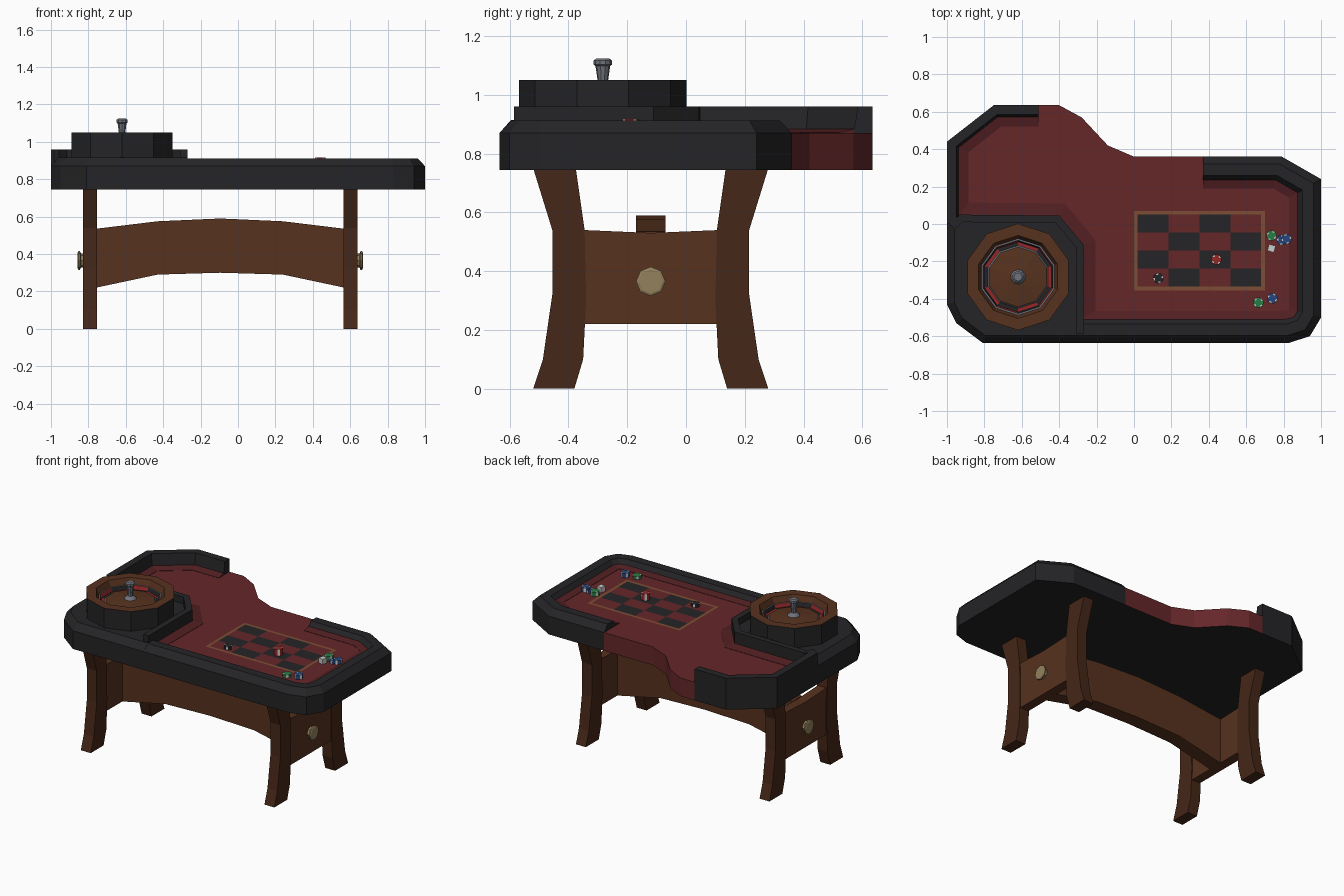
import bpy, bmesh, math
from mathutils import Vector

if "Cube" in bpy.data.objects:
    bpy.data.objects.remove(bpy.data.objects["Cube"])


def material(name, r, g, b):
    m = bpy.data.materials.new(name)
    m.diffuse_color = (r, g, b, 1)
    m.use_nodes = True
    m.node_tree.nodes["Principled BSDF"].inputs["Base Color"].default_value = m.diffuse_color
    return m


BLACK = material("black_leather", 0.018, 0.017, 0.019)
RED = material("red_felt", 0.13, 0.02, 0.022)
DARK = material("dark_red_felt", 0.085, 0.014, 0.016)
WOOD = material("wood", 0.095, 0.032, 0.013)
LEG = material("dark_wood", 0.06, 0.02, 0.009)
TRIM = material("tan_line", 0.2, 0.075, 0.035)
STEEL = material("steel", 0.16, 0.17, 0.2)
BRASS = material("brass", 0.3, 0.22, 0.11)
WHITE = material("white", 0.7, 0.7, 0.68)
GREEN = material("chip_green", 0.02, 0.2, 0.06)
BLUE = material("chip_blue", 0.02, 0.06, 0.2)
BRIGHT = material("chip_red", 0.3, 0.02, 0.02)


def build(name, verts, faces, mats, idx=None, solid=True):
    me = bpy.data.meshes.new(name)
    me.from_pydata([tuple(v) for v in verts], [], faces)
    for m in mats:
        me.materials.append(m)
    for i, p in enumerate(me.polygons):
        p.material_index = idx[i] if idx else 0
    bm = bmesh.new()
    bm.from_mesh(me)
    bmesh.ops.remove_doubles(bm, verts=bm.verts, dist=1e-5)
    if solid:
        bmesh.ops.recalc_face_normals(bm, faces=bm.faces)
    bm.to_mesh(me)
    bm.free()
    ob = bpy.data.objects.new(name, me)
    bpy.context.collection.objects.link(ob)
    return ob


def loft(name, a, b, mats, idx=None):
    # two matching outlines joined by walls; face order: walls, bottom, top
    n = len(a)
    faces = [(i, (i + 1) % n, n + (i + 1) % n, n + i) for i in range(n)]
    faces += [tuple(range(n)), tuple(range(n, 2 * n))]
    return build(name, list(a) + list(b), faces, mats, idx)


def prism(name, pts, place, lo, hi, mat):
    return loft(name, [place(p, lo) for p in pts], [place(p, hi) for p in pts], [mat])


def along_x(p, d): return (d, p[0], p[1])
def along_y(p, d): return (p[0], d, p[1])
def along_z(p, d): return (p[0], p[1], d)


def offset(path, d):
    # shift an open path to its left with mitred corners
    pts = [Vector(p) for p in path]
    nor = []
    for p, q in zip(pts, pts[1:]):
        t = (q - p).normalized()
        nor.append(Vector((-t.y, t.x)))
    out = []
    for i, p in enumerate(pts):
        a, b = nor[max(i - 1, 0)], nor[min(i, len(nor) - 1)]
        out.append(p + (a + b) * (d / (1 + a.dot(b))))
    return out


def sweep(name, path, section, mat):
    k, n = len(section), len(path)
    verts = [(p.x, p.y, z) for d, z in section for p in offset(path, d)]
    faces = [(j * n + i, j * n + i + 1, (j + 1) % k * n + i + 1, (j + 1) % k * n + i)
             for j in range(k) for i in range(n - 1)]
    faces += [tuple(j * n for j in range(k)), tuple(j * n + n - 1 for j in range(k))]
    return build(name, verts, faces, [mat])


def lathe(name, prof, n, mats, pick, loc, phase=0.0):
    verts, faces, idx = [], [], []
    for r, z in prof:
        for i in range(n):
            a = phase + 2 * math.pi * i / n
            verts.append((r * math.cos(a), r * math.sin(a), z))
    for j in range(len(prof) - 1):
        for i in range(n):
            faces.append((j * n + i, j * n + (i + 1) % n, (j + 1) * n + (i + 1) % n, (j + 1) * n + i))
            idx.append(pick(j, i))
    faces += [tuple(range(n)), tuple(range((len(prof) - 1) * n, len(prof) * n))]
    idx += [pick(0, 0), pick(len(prof) - 2, 0)]
    ob = build(name, verts, faces, mats, idx)
    ob.location = loc
    return ob


# table slab: felt-red edge along the open back part, black elsewhere
outline = [(-0.81, -0.635), (0.83, -0.635), (0.94, -0.60), (1, -0.50), (1, 0.24), (0.79, 0.36),
           (0.37, 0.36), (0, 0.36), (-0.14, 0.42), (-0.28, 0.57), (-0.40, 0.635), (-0.51, 0.635),
           (-0.75, 0.635), (-1, 0.44), (-1, 0), (-1, -0.43), (-0.95, -0.53)]
FELT = 0.87
edge_mats = [1 if 6 <= i <= 10 else 0 for i in range(len(outline))] + [0, 1]
loft("table_slab", [(x, y, 0.745) for x, y in outline], [(x, y, FELT) for x, y in outline],
     [BLACK, RED], edge_mats)

# padded rails and the dark felt strip inside them
right_path = [(-0.27, -0.635)] + outline[1:7]
sweep("player_rail", right_path, [(0, FELT), (0.04, 0.912), (0.1, 0.912), (0.13, FELT)], BLACK)
sweep("player_felt_strip", right_path, [(0.125, FELT), (0.125, 0.884), (0.17, 0.872), (0.17, FELT)], DARK)
left_path = [(-0.51, 0.635), (-0.75, 0.635), (-1, 0.44), (-1, 0)]
sweep("back_rail", left_path, [(0, FELT), (0, 0.96), (0.05, 0.96), (0.065, FELT)], BLACK)
sweep("back_felt_strip", left_path, [(0.06, FELT), (0.06, 0.884), (0.115, 0.872), (0.115, FELT)], DARK)

# wheel platform with its raised inner wall
outer = [(-1, 0), (-1, -0.43), (-0.95, -0.53), (-0.81, -0.635), (-0.27, -0.635)]
inner = [(-0.27, -0.11), (-0.40, 0.045), (-0.93, 0.05)]
loft("wheel_platform", [(x, y, FELT) for x, y in outer + inner],
     [(p[0], p[1], 0.915) for p in offset(outer, 0.04) + inner], [BLACK])
wall_path = [(-0.27, -0.585)] + inner + [(-0.985, 0.0)]
sweep("platform_wall", wall_path, [(0, FELT), (0, 0.96), (0.04, 0.96), (0.04, FELT)], BLACK)
sweep("wall_felt_strip", [(-0.27, -0.5)] + inner, [(0.01, FELT), (0.01, 0.884), (-0.065, 0.872), (-0.065, FELT)], DARK)

# roulette wheel: drum, rim, pockets, inner cone
profile = [(0.285, 0.9), (0.285, 1.05), (0.222, 1.05), (0.205, 1.01), (0.196, 1.01),
           (0.188, 0.985), (0.168, 0.985), (0.160, 0.995), (0.03, 1.01)]
wheel_mats = [BLACK, WOOD, STEEL, BRIGHT]


def wheel_pick(j, i):
    pocket = 0 if i % 2 else 3
    return [0, 1, 1, 2, pocket, 3 - pocket, 2, 1][j]


CENTRE = (-0.62, -0.283, 0)
lathe("roulette_wheel", profile, 10, wheel_mats, wheel_pick, CENTRE, math.pi / 2)
lathe("wheel_spindle", [(0.05, 0.995), (0.035, 1.015), (0.018, 1.03), (0.018, 1.05), (0.025, 1.098),
                        (0.031, 1.103), (0.031, 1.117), (0.022, 1.124)],
      10, [STEEL], lambda j, i: 0, CENTRE, math.pi / 2)

# betting grid: frame line and checker squares
gx0, gx1, gy0, gy1 = 0.0, 0.70, -0.355, 0.07
frame = [(gx0, gy0), (gx1, gy0), (gx1, gy1), (gx0, gy1)]
inside = [(gx0 + .02, gy0 + .02), (gx1 - .02, gy0 + .02), (gx1 - .02, gy1 - .02), (gx0 + .02, gy1 - .02)]
build("grid_frame", [(x, y, FELT + 0.002) for x, y in frame + inside],
      [(i, (i + 1) % 4, 4 + (i + 1) % 4, 4 + i) for i in range(4)], [TRIM], solid=False)
gv, gf = [], []
cw, ch = 0.66 / 4, 0.385 / 4
for r in range(4):
    for c in range(4):
        if (r + c) % 2 == 0:
            x, y, k = 0.02 + c * cw, 0.05 - (r + 1) * ch, len(gv)
            gv += [(x + u * cw, y + v * ch, FELT + 0.002) for u, v in ((0, 0), (1, 0), (1, 1), (0, 1))]
            gf.append((k, k + 1, k + 2, k + 3))
build("grid_squares", gv, gf, [BLACK], solid=False)

# chip stacks and a die
chips = [(0.13, -0.29, 0.02, BLACK), (0.44, -0.19, 0.047, BRIGHT), (0.735, -0.062, 0.03, GREEN),
         (0.79, -0.085, 0.015, BLUE), (0.815, -0.08, 0.03, BLUE), (0.665, -0.42, 0.02, GREEN),
         (0.74, -0.397, 0.03, BLUE)]
for n, (x, y, h, m) in enumerate(chips):
    lathe(f"chip_stack_{n + 1}", [(0.028, 0), (0.028, h), (0.019, h), (0.017, h)], 12, [m, WHITE],
          lambda j, i: 1 if i % 3 == 0 and j < 2 else 0, (x, y, FELT), 0.4 * n)
lathe("die", [(0.026, 0), (0.026, 0.035)], 4, [WHITE], lambda j, i: 0, (0.735, -0.13, FELT), 0.5)

# legs, end panels and medallions
MID_X, MID_Y = -0.095, -0.12
half = [(-0.40, 0), (-0.367, 0.10), (-0.335, 0.32), (-0.335, 0.54), (-0.40, 0.75),
        (-0.255, 0.75), (-0.225, 0.54), (-0.22, 0.30), (-0.23, 0.10), (-0.26, 0)]
panel = [(-0.35, 0.22), (0.115, 0.22), (0.115, 0.54), (MID_Y, 0.53), (-0.35, 0.54)]
for side, s in (("left", -1), ("right", 1)):
    a, b = MID_X + s * 0.66, MID_X + s * 0.735
    for end, t in (("front", 1), ("back", -1)):
        prism(f"{side}_{end}_leg", [(MID_Y + t * y, z) for y, z in half], along_x, a, b, LEG)
    prism(f"{side}_end_panel", panel, along_x, MID_X + s * 0.665, MID_X + s * 0.73, WOOD)
    med = lathe(f"{side}_medallion", [(0.038, -0.01), (0.038, 0.01), (0.05, 0.015), (0.05, 0.023), (0.042, 0.027)],
                8, [BRASS, TRIM], lambda j, i: 0, (b, MID_Y, 0.365))
    med.rotation_euler = (0, s * math.pi / 2, 0)

# arched stretcher beam
xs = [-0.665, -0.335, 0, 0.335, 0.665]
tops, bots = [0.535, 0.575, 0.59, 0.575, 0.535], [0.22, 0.29, 0.30, 0.29, 0.22]
arch = [(MID_X + x, z) for x, z in zip(xs, tops)] + [(MID_X + x, z) for x, z in zip(xs[::-1], bots[::-1])]
prism("stretcher_beam", arch, along_y, -0.17, -0.07, WOOD)
